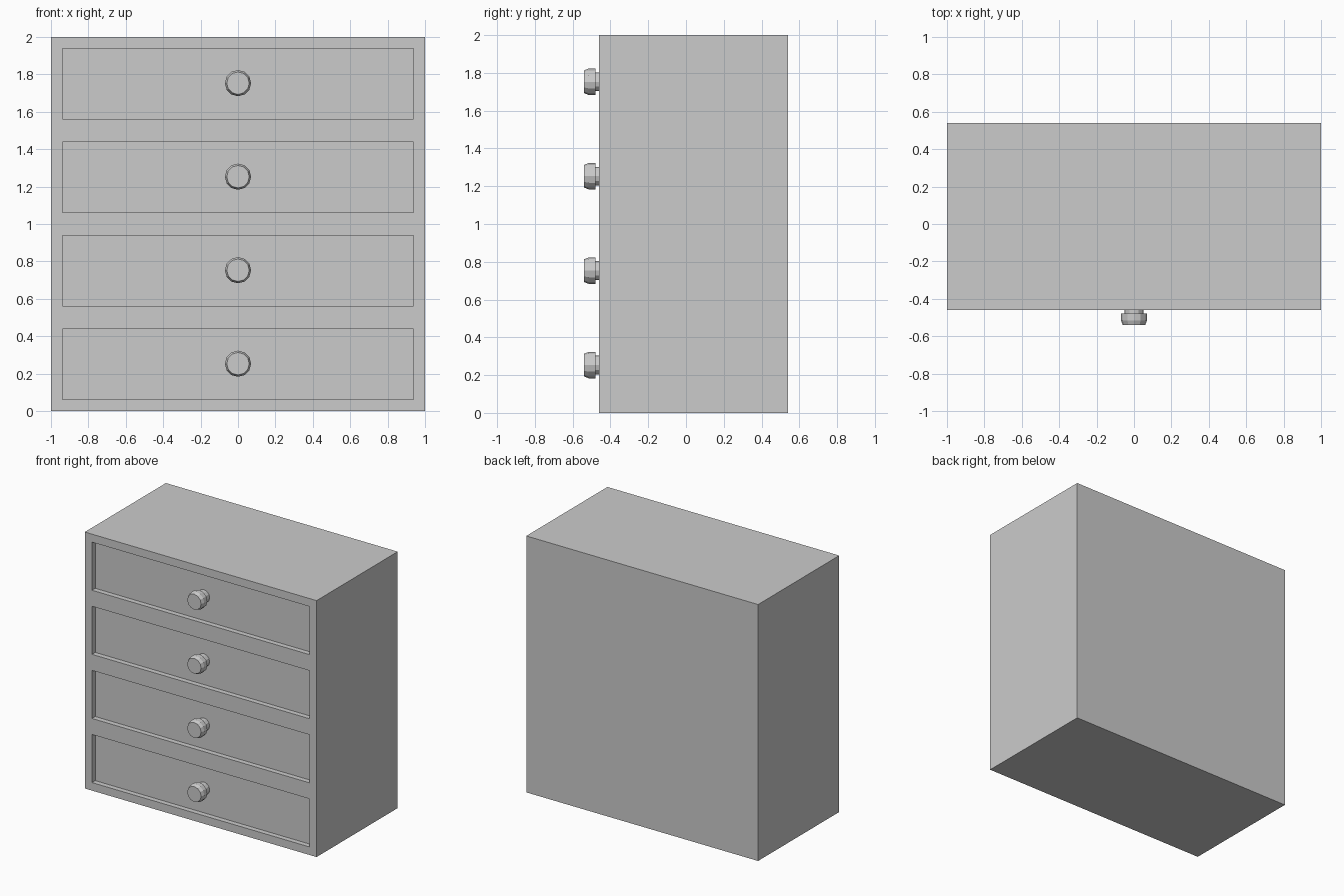
import bpy, bmesh, math
from mathutils import Matrix, Vector

if "Cube" in bpy.data.objects:
    bpy.data.objects.remove(bpy.data.objects["Cube"])

FRONT, BACK = -0.46, 0.54      # cabinet depth range
RECESS = 0.04                  # drawer fronts sit this far back
ROWS = [0.25 + 0.5 * i for i in range(4)]


def add_box(bm, lo, hi):
    lo, hi = Vector(lo), Vector(hi)
    bmesh.ops.create_cube(bm, size=1, matrix=Matrix.Translation((lo + hi) / 2)
                          @ Matrix.Diagonal((*(hi - lo), 1)))


def finish(name, bm):
    bmesh.ops.recalc_face_normals(bm, faces=bm.faces)
    mesh = bpy.data.meshes.new(name)
    bm.to_mesh(mesh)
    bm.free()
    obj = bpy.data.objects.new(name, mesh)
    bpy.context.collection.objects.link(obj)
    return obj


def lathe(name, profile, sides, location):
    """Closed low-poly solid turned about the y axis from (radius, y) points."""
    bm = bmesh.new()
    rings = [[bm.verts.new((r * math.cos(i * math.tau / sides), y,
                            r * math.sin(i * math.tau / sides)))
              for i in range(sides)] for r, y in profile]
    for a, b in zip(rings, rings[1:]):
        for i in range(sides):
            j = (i + 1) % sides
            bm.faces.new((a[i], a[j], b[j], b[i]))
    bm.faces.new(rings[0])
    bm.faces.new(rings[-1])
    obj = finish(name, bm)
    obj.location = location
    return obj


# Cabinet body
bm = bmesh.new()
add_box(bm, (-1, FRONT, 0), (1, BACK, 2))
cabinet = finish("cabinet", bm)

# Four drawer recesses cut into the front
bm = bmesh.new()
for z in ROWS:
    add_box(bm, (-0.9375, FRONT - 0.1, z - 0.1875), (0.9375, FRONT + RECESS, z + 0.1875))
cutter = finish("recess_cutter", bm)
cutter.hide_render = True
cut = cabinet.modifiers.new("drawer_recesses", 'BOOLEAN')
cut.operation, cut.solver, cut.object = 'DIFFERENCE', 'EXACT', cutter
bpy.context.view_layer.objects.active = cabinet
bpy.ops.object.modifier_apply(modifier=cut.name)
bpy.data.objects.remove(cutter)

# Faceted drawer knobs: stem, then a wider head with a tapered face
KNOB = [(0.05, FRONT + RECESS), (0.05, -0.478), (0.07, -0.478),
        (0.07, -0.515), (0.06, -0.54)]
for n, z in enumerate(ROWS, 1):
    lathe(f"drawer_knob_{n}", KNOB, 12, (0, 0, z + 0.003))
